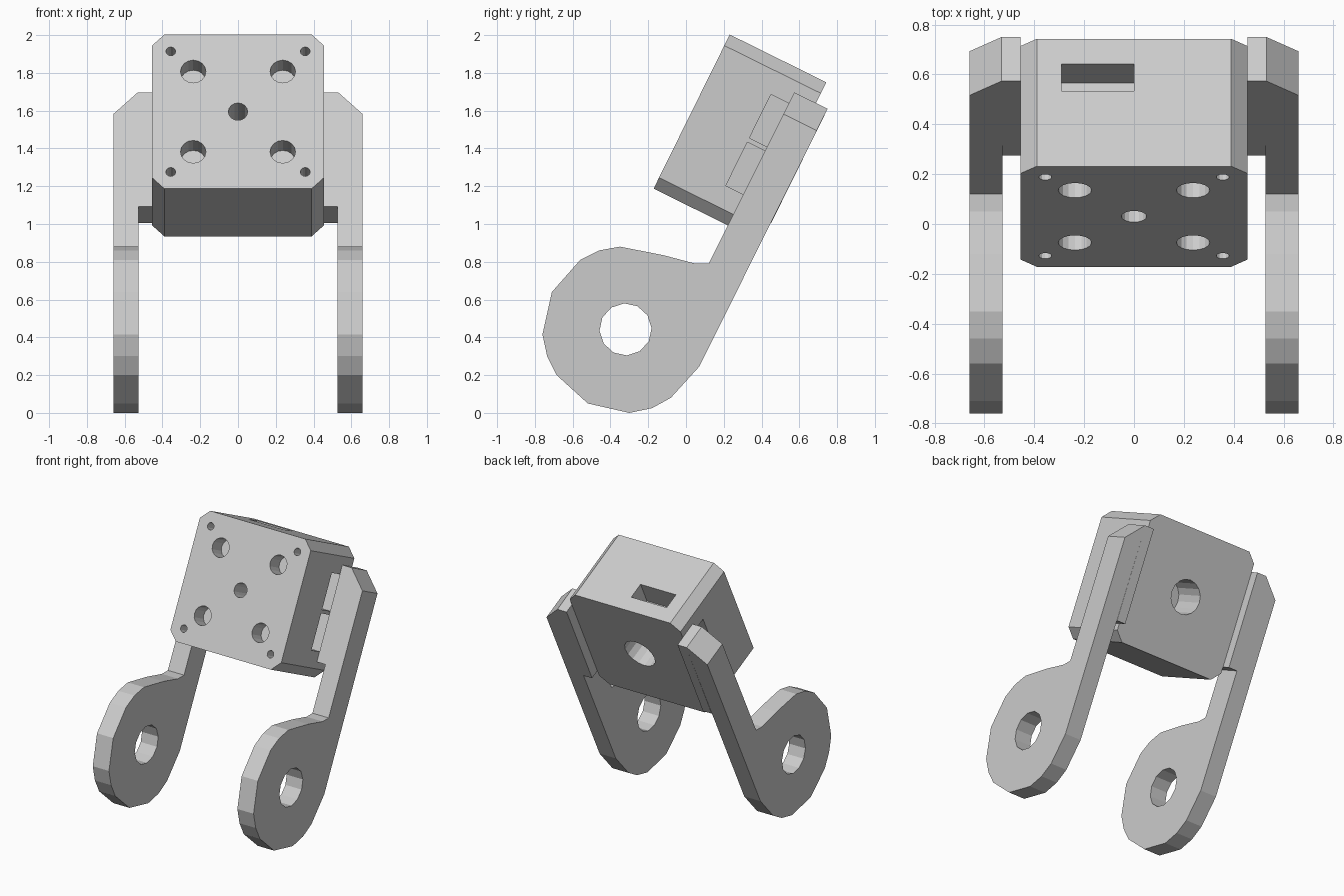
import bpy, bmesh
from math import sin, cos, pi
from mathutils import Vector

if "Cube" in bpy.data.objects:
    bpy.data.objects.remove(bpy.data.objects["Cube"])

# Tilted frame of the block: u runs up the face, v runs into the block
CEN = Vector((0, 0.03, 1.595))
U = Vector((0, 0.443, 0.8965))
V = Vector((0, 0.8965, -0.443))
X = Vector((1, 0, 0))


def loc(x, u, v):
    return CEN + X * x + U * u + V * v


def add_prism(bm, pts, sweep):
    a = [bm.verts.new(p) for p in pts]
    b = [bm.verts.new(Vector(p) + sweep) for p in pts]
    n = len(a)
    faces = [bm.faces.new(a), bm.faces.new(b[::-1])]
    for i in range(n):
        j = (i + 1) % n
        faces.append(bm.faces.new((a[j], a[i], b[i], b[j])))
    bmesh.ops.recalc_face_normals(bm, faces=faces)


def add_box(bm, x0, x1, u0, u1, v0, v1):
    add_prism(bm, [loc(x0, u0, v0), loc(x1, u0, v0), loc(x1, u1, v0), loc(x0, u1, v0)], V * (v1 - v0))


def add_drill(bm, x, u, r, v0, v1, n=16):
    add_prism(bm, [loc(x + r * cos(2 * pi * i / n), u + r * sin(2 * pi * i / n), v0) for i in range(n)],
              V * (v1 - v0))


def make(name, bm):
    me = bpy.data.meshes.new(name)
    bm.to_mesh(me)
    bm.free()
    ob = bpy.data.objects.new(name, me)
    bpy.context.collection.objects.link(ob)
    return ob


def combine(ob, other, op):
    m = ob.modifiers.new("cut", 'BOOLEAN')
    m.operation, m.solver, m.object = op, 'EXACT', other
    bpy.context.view_layer.objects.active = ob
    bpy.ops.object.modifier_apply(modifier=m.name)
    bpy.data.objects.remove(other)


# Block: square prism with chamfered corners
H, C, D = 0.455, 0.065, 0.57
outline = [(H, H - C), (H - C, H), (C - H, H), (-H, H - C),
           (-H, C - H), (C - H, -H), (H - C, -H), (H, C - H)]
bm = bmesh.new()
add_prism(bm, [loc(x, u, 0) for x, u in outline], V * D)
block = make("mount_block", bm)

# Bolt holes, centre holes and slots
bm = bmesh.new()
for sx in (-1, 1):
    for su in (-1, 1):
        add_drill(bm, sx * 0.237, su * 0.237, 0.067, -0.1, 0.12)
        add_drill(bm, sx * 0.356, su * 0.356, 0.026, -0.1, 0.12, 12)
    for u0, u1 in ((0.01, 0.267), (-0.272, -0.015)):
        xs = sorted((sx * 0.285, sx * 0.6))
        add_box(bm, xs[0], xs[1], u0, u1, 0.336, 0.457)
add_drill(bm, 0, 0, 0.051, -0.1, 0.2)
add_drill(bm, 0, 0, 0.12, D - 0.25, D + 0.1)
add_box(bm, -0.29, 0, H - 0.17, 0.6, 0.336, 0.457)
combine(block, make("block_cutter", bm), 'DIFFERENCE')

# Arms: straight bar ending in a round eye, with a pad against the block
eye = [(0.12, 0.79), (0.05, 0.79), (-0.12, 0.835), (-0.35, 0.88), (-0.46, 0.86), (-0.56, 0.81),
       (-0.71, 0.64), (-0.76, 0.415), (-0.735, 0.30), (-0.685, 0.20), (-0.52, 0.05),
       (-0.30, 0.0), (-0.18, 0.025), (-0.08, 0.08), (0.07, 0.245)]
IN, OUT, TOP = 0.527, 0.66, 0.332
bm = bmesh.new()
pts = [Vector((IN, y, z)) for y, z in eye] + [loc(IN, TOP, 0.639), loc(IN, TOP, 0.442)]
add_prism(bm, pts, X * (OUT - IN))
arm = make("right_arm", bm)

bm = bmesh.new()
add_box(bm, H, IN, -0.343, TOP, 0.442, 0.639)
combine(arm, make("pad", bm), 'UNION')

# Pivot hole and sloped outer top of the arm
bm = bmesh.new()
add_prism(bm, [Vector((0.4, -0.32 + 0.138 * cos(pi * (i + 0.1) / 6), 0.442 + 0.138 * sin(pi * (i + 0.1) / 6)))
               for i in range(12)], X * 0.4)
add_prism(bm, [loc(x, u, 0.3) for x, u in ((0.43, 0.432), (0.76, 0.104), (0.76, 0.432))], V * 0.5)
combine(arm, make("arm_cutter", bm), 'DIFFERENCE')

# Left arm is the mirror image
bm = bmesh.new()
bm.from_mesh(arm.data)
for v in bm.verts:
    v.co.x *= -1
bmesh.ops.reverse_faces(bm, faces=bm.faces)
make("left_arm", bm)
